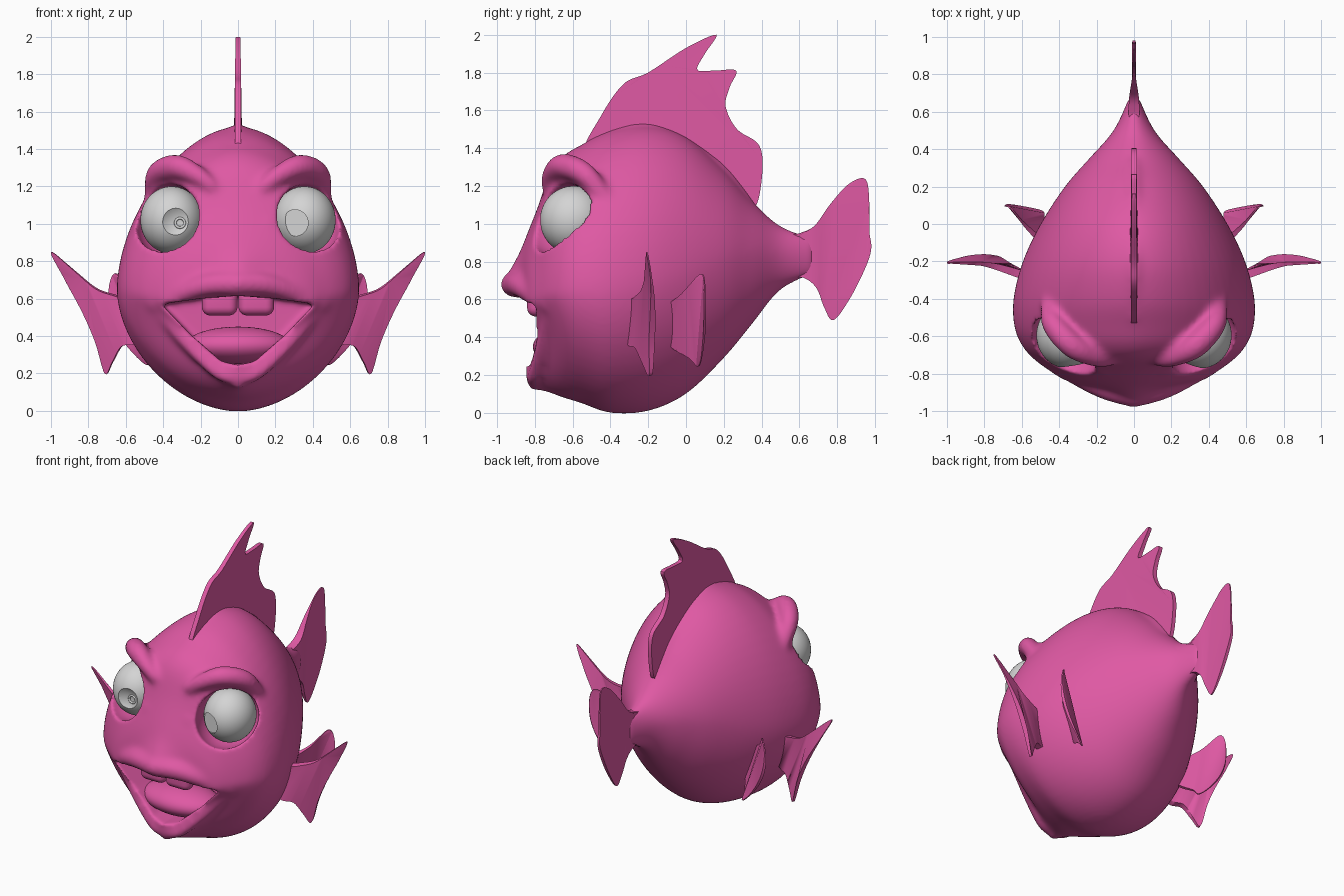
import bpy, bmesh, math
from mathutils import Vector, Matrix

if "Cube" in bpy.data.objects:
    bpy.data.objects.remove(bpy.data.objects["Cube"], do_unlink=True)


def material(name, colour):
    mat = bpy.data.materials.new(name)
    mat.use_nodes = True
    mat.diffuse_color = (*colour, 1)
    shader = mat.node_tree.nodes["Principled BSDF"]
    shader.inputs["Base Color"].default_value = (*colour, 1)
    shader.inputs["Roughness"].default_value = 0.6
    return mat


pink = material("fish pink", (0.74, 0.1, 0.37))
white = material("eye white", (0.66, 0.66, 0.66))


def shade(obj, angle):
    bpy.ops.object.select_all(action='DESELECT')
    obj.select_set(True)
    bpy.context.view_layer.objects.active = obj
    bpy.ops.object.shade_smooth_by_angle(angle=math.radians(angle))


def make_object(name, bm, mat, angle=40):
    bmesh.ops.recalc_face_normals(bm, faces=bm.faces)
    mesh = bpy.data.meshes.new(name)
    bm.to_mesh(mesh)
    bm.free()
    mesh.materials.append(mat)
    obj = bpy.data.objects.new(name, mesh)
    bpy.context.collection.objects.link(obj)
    shade(obj, angle)
    return obj


def apply_modifier(obj, kind, **settings):
    mod = obj.modifiers.new(kind.lower(), kind)
    for key, value in settings.items():
        setattr(mod, key, value)
    bpy.context.view_layer.objects.active = obj
    bpy.ops.object.modifier_apply(modifier=mod.name)


def cut(obj, bm):
    cutter = make_object("cutter", bm, obj.data.materials[0])
    cutter.hide_render = True
    apply_modifier(obj, 'BOOLEAN', operation='DIFFERENCE', solver='EXACT', object=cutter)
    bpy.data.objects.remove(cutter, do_unlink=True)


def smooth_path(points, steps, closed=False):
    """Catmull-Rom interpolation through points of any dimension."""
    pts = [Vector(p) for p in points]
    count = len(pts)
    pick = (lambda i: pts[i % count]) if closed else (lambda i: pts[max(0, min(count - 1, i))])
    out = []
    for i in range(count if closed else count - 1):
        a, b, c, d = (pick(i + k) for k in (-1, 0, 1, 2))
        for s in range(steps):
            t = s / steps
            out.append(b + (c - a) * (t / 2) + (a * 2 - b * 5 + c * 4 - d) * (t * t / 2)
                       + (b * 3 - a - c * 3 + d) * (t ** 3 / 2))
    return out if closed else out + [pts[-1]]


def ball(bm, centre, scale, level=3):
    matrix = Matrix.Translation(centre) @ Matrix.Diagonal((*scale, 1))
    bmesh.ops.create_icosphere(bm, subdivisions=level, radius=1, matrix=matrix)


def ridge(bm, points):
    """Soft roll of flesh on both sides: points are x, y, z, radius."""
    for p in smooth_path(points, 10):
        for side in (1, -1):
            ball(bm, (side * p[0], p[1], p[2]), (p[3],) * 3, 2)


def signed_power(value, power):
    return math.copysign(abs(value) ** power, value)


# Body: rings of y, top, bottom, half width, widest height, lower roundness
rings = [
    (.68, .93, .73, .025, .83, 2), (.5, .99, .65, .11, .84, 2),
    (.35, 1.12, .47, .24, .83, 2), (.2, 1.29, .29, .37, .8, 2),
    (0, 1.46, .1, .5, .73, 1.9), (-.2, 1.52, .01, .595, .68, 1.85),
    (-.4, 1.49, .0, .645, .65, 1.85), (-.55, 1.42, .05, .64, .65, 1.75),
    (-.65, 1.36, .08, .6, .64, 1.6), (-.72, 1.27, .105, .54, .62, 1.45),
    (-.78, 1.1, .12, .46, .6, 1.3), (-.835, .96, .14, .37, .58, 1.2),
    (-.88, .85, .5, .2, .63, 2), (-.93, .76, .62, .07, .69, 2)]
SIDES = 64
body_bm = bmesh.new()
loops = []
for y, top, low, width, mid, power in smooth_path(rings, 5):
    loop = []
    front = max(0, min(1, (-.6 - y) / .2))
    for k in range(SIDES):
        a = math.tau * k / SIDES
        c, s = math.cos(a), math.sin(a)
        e = 2 / (1.8 if s >= 0 else power)
        height = top - mid if s >= 0 else mid - low
        up = signed_power(s, e)
        # the jaw slopes back towards the mouth corners
        slope = .2 * front * -up * (1 + up) if s < 0 else 0
        loop.append(body_bm.verts.new((width * signed_power(c, e), y + slope, mid + height * up)))
    loops.append(loop)
for first, second in zip(loops, loops[1:]):
    for k in range(SIDES):
        n = (k + 1) % SIDES
        body_bm.faces.new((first[k], first[n], second[n], second[k]))
body_bm.faces.new(loops[0])
body_bm.faces.new(loops[-1])

# Upper lip, lower lip, brow, lower eyelid and crest under the dorsal fin
ridge(body_bm, [(.45, -.73, .57, .04), (.3, -.815, .63, .055),
                (.15, -.88, .675, .065), (0, -.92, .68, .066)])
ridge(body_bm, [(.43, -.72, .55, .035), (.28, -.755, .37, .04),
                (.1, -.8, .2, .04), (0, -.81, .185, .04)])
ridge(body_bm, [(.14, -.73, 1.2, .04), (.22, -.71, 1.26, .055), (.33, -.65, 1.305, .07),
                (.43, -.54, 1.265, .065), (.46, -.43, 1.14, .045)])
ridge(body_bm, [(.16, -.78, 1.0, .03), (.22, -.765, .84, .035), (.36, -.69, .785, .04),
                (.47, -.57, .83, .04), (.49, -.44, .97, .04)])
ridge(body_bm, [(0, -.5, 1.43, .025), (0, -.2, 1.505, .035), (0, .15, 1.33, .03),
                (0, .33, 1.13, .025)])
body = make_object("body", body_bm, pink)
apply_modifier(body, 'REMESH', mode='VOXEL', voxel_size=.015)
apply_modifier(body, 'SMOOTH', factor=.5, iterations=14)

# Mouth opening
bm = bmesh.new()
half = [(0, .245), (.09, .265), (.25, .405), (.41, .57), (.2, .6), (0, .615)]
outline = half + [(-x, z) for x, z in half[-2:0:-1]]
face = bm.faces.new([bm.verts.new((x, -1.2, z)) for x, z in outline])
extruded = bmesh.ops.extrude_face_region(bm, geom=[face])["geom"]
bmesh.ops.translate(bm, vec=(0, .7, 0),
                    verts=[v for v in extruded if isinstance(v, bmesh.types.BMVert)])
cut(body, bm)

# Eye sockets
for side in (1, -1):
    bm = bmesh.new()
    ball(bm, (side * .37, -.65, 1.02), (.185, .24, .193), 4)
    cut(body, bm)
apply_modifier(body, 'REMESH', mode='VOXEL', voxel_size=.013)
apply_modifier(body, 'SMOOTH', factor=.5, iterations=7)
body.data.shade_smooth()

# Eyes with a recessed pupil on the left and a shallow dish on the right
for side, label in ((1, "left"), (-1, "right")):
    bm = bmesh.new()
    bmesh.ops.create_uvsphere(bm, u_segments=48, v_segments=32, radius=1,
                              matrix=Matrix.Translation((side * .355, -.595, 1.02))
                              @ Matrix.Diagonal((.167, .177, .18, 1)))
    eye = make_object(label + "_eye", bm, white)
    bm = bmesh.new()
    if side > 0:
        bmesh.ops.create_cone(bm, cap_ends=True, segments=40, radius1=.07, radius2=.07,
                              depth=.2, matrix=Matrix.Translation((.305, -.835, 1.005))
                              @ Matrix.Rotation(math.pi / 2, 4, 'X'))
    else:
        ball(bm, (-.315, -.885, 1.005), (.15, .15, .15), 4)
    cut(eye, bm)
    shade(eye, 25)

bpy.ops.mesh.primitive_torus_add(location=(-.31, -.738, 1.005), rotation=(math.pi / 2, 0, 0),
                                 major_radius=.025, minor_radius=.007,
                                 major_segments=32, minor_segments=10)
ring = bpy.context.object
ring.name = "right_pupil_ring"
ring.data.materials.append(white)
bpy.ops.object.shade_smooth()

# Front teeth and tongue
for side, label in ((1, "left"), (-1, "right")):
    bm = bmesh.new()
    bmesh.ops.create_cube(bm, size=1, matrix=Matrix.Translation((side * .098, -.79, .585))
                          @ Matrix.Diagonal((.19, .1, .15, 1)))
    bmesh.ops.bevel(bm, geom=bm.edges[:], offset=.045, segments=6, affect='EDGES', profile=.5)
    make_object(label + "_tooth", bm, pink)
bm = bmesh.new()
ball(bm, (0, -.63, .35), (.28, .18, .1), 4)
make_object("tongue", bm, pink)


def fin(name, points, place, normal, root, thick, reach, edge):
    """Flat fin from an outline, thick near its root and thin at its edge."""
    bm = bmesh.new()
    path = smooth_path(points, 6, closed=True)
    flat = bm.faces.new([bm.verts.new((p[0], p[1], 0)) for p in path])
    bmesh.ops.triangulate(bm, faces=[flat], ngon_method='EAR_CLIP')
    bm.verts.index_update()
    tris = [[v.index for v in f.verts] for f in bm.faces]
    bm.free()
    bm = bmesh.new()
    layers = []
    for sign in (1, -1):
        layer = []
        for p in path:
            fade = max(0, 1 - (p - Vector(root)).length / reach)
            layer.append(bm.verts.new(Vector(place(*p)) + Vector(normal).normalized()
                                      * sign * (edge + thick * fade)))
        layers.append(layer)
        for tri in tris:
            bm.faces.new([layer[i] for i in tri])
    for i in range(len(path)):
        j = (i + 1) % len(path)
        bm.faces.new((layers[0][i], layers[0][j], layers[1][j], layers[1][i]))
    make_object(name, bm, pink)


# Dorsal and tail fins lie in the middle plane
dorsal = [(-.53, 1.38), (-.45, 1.57), (-.33, 1.74), (-.2, 1.8), (0, 1.93), (.16, 2.0),
          (.1, 1.9), (.06, 1.815), (.15, 1.81), (.265, 1.81), (.23, 1.72), (.21, 1.62), (.27, 1.5),
          (.39, 1.41), (.4, 1.23), (.35, 1.08), (.2, 1.2), (0, 1.38), (-.25, 1.44)]
fin("dorsal_fin", dorsal, lambda y, z: (0, y, z), (1, 0, 0), (-.1, 1.4), .012, .7, .011)
tail = [(.5, .92), (.6, .95), (.68, .99), (.76, 1.1), (.86, 1.21), (.95, 1.235), (.97, 1.1),
        (.97, .96), (.98, .87), (.95, .77), (.87, .61), (.78, .49), (.73, .56),
        (.69, .66), (.62, .715), (.5, .73)]
fin("tail_fin", tail, lambda y, z: (0, y, z), (1, 0, 0), (.65, .84), .036, .38, .004)

# Paired side fins
front_fin = [(.55, .58), (.65, .615), (.76, .655), (.88, .755), (1.0, .85), (.93, .71), (.83, .53),
             (.76, .37), (.71, .2), (.67, .26), (.62, .345), (.55, .36), (.48, .42)]
rear_fin = [(-.12, .54), (-.02, .63), (.085, .735), (.1, .58), (.095, .4), (.07, .25),
            (.02, .29), (-.06, .34), (-.13, .42)]
for side, label in ((1, "left"), (-1, "right")):
    fin(label + "_front_fin", front_fin,
        lambda x, z: (side * x, -.28 + (x - .6) * .18 + .7 * max(0, x - .55) * (.85 - z), z),
        (side * -.3, 1, .15), (.6, .5), .025, .4, .004)
    fin(label + "_rear_fin", rear_fin,
        lambda y, z: (side * (.59 + y - 1.2 * (.62 - z) ** 2), y, z),
        (side * 1, -1, -.3), (-.08, .48), .018, .25, .004)
